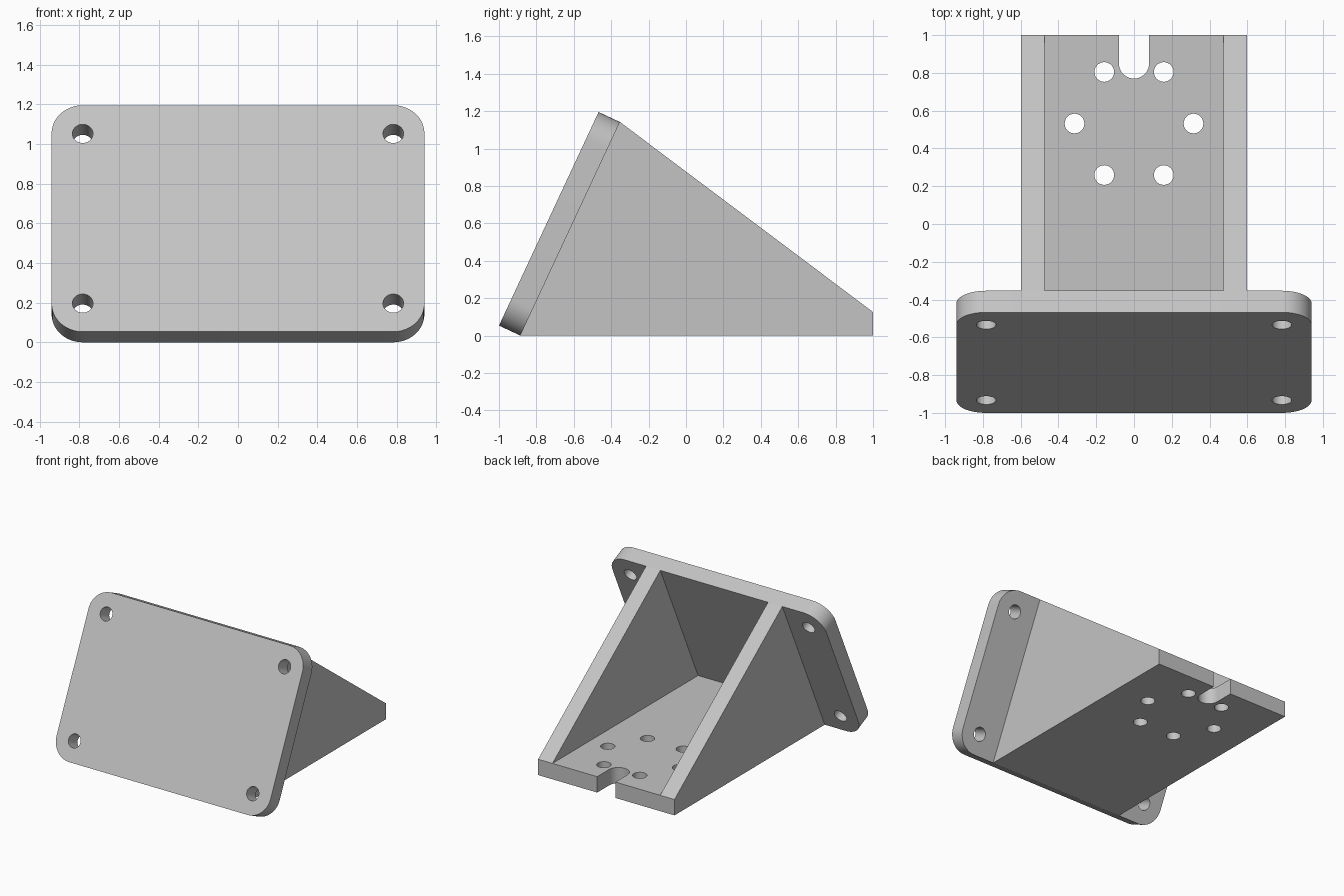
import bpy
import bmesh
from math import sin, cos, pi, radians

if "Cube" in bpy.data.objects:
    bpy.data.objects.remove(bpy.data.objects["Cube"])

THICK = 0.126            # stock thickness of every panel
TILT = radians(65)       # lean of the mounting plate
WIDTH, HEIGHT = 1.88, 1.26
CORNER = 0.157
HOLE = 0.052

grey = bpy.data.materials.new("light grey")
grey.use_nodes = True
colour = (0.55, 0.55, 0.55, 1)
grey.diffuse_color = colour
grey.node_tree.nodes["Principled BSDF"].inputs["Base Color"].default_value = colour


def arc(cx, cy, r, start, end, steps):
    """Points along an arc, angles in degrees."""
    angles = [radians(start + (end - start) * i / steps) for i in range(steps + 1)]
    return [(cx + r * cos(a), cy + r * sin(a)) for a in angles]


def hole(cx, cy):
    return arc(cx, cy, HOLE, 0, 360, 40)[:-1]


def panel(name, outlines, thickness, location, rotation):
    """Flat panel: first outline is the rim, the others are holes."""
    curve = bpy.data.curves.new(name, 'CURVE')
    curve.dimensions = '2D'
    curve.fill_mode = 'BOTH'
    curve.extrude = thickness / 2
    for points in outlines:
        spline = curve.splines.new('POLY')
        spline.points.add(len(points) - 1)
        for p, (x, y) in zip(spline.points, points):
            p.co = (x, y, 0, 1)
        spline.use_cyclic_u = True
    obj = bpy.data.objects.new(name, curve)
    bpy.context.collection.objects.link(obj)
    obj.location = location
    obj.rotation_euler = rotation
    bpy.ops.object.select_all(action='DESELECT')
    obj.select_set(True)
    bpy.context.view_layer.objects.active = obj
    bpy.ops.object.convert(target='MESH')
    obj = bpy.context.view_layer.objects.active

    # weld caps to the walls
    bm = bmesh.new()
    bm.from_mesh(obj.data)
    bmesh.ops.remove_doubles(bm, verts=bm.verts, dist=0.0001)
    bmesh.ops.recalc_face_normals(bm, faces=bm.faces)
    bm.to_mesh(obj.data)
    bm.free()
    obj.data.materials.clear()
    obj.data.materials.append(grey)
    bpy.ops.object.shade_smooth_by_angle(angle=radians(30))
    return obj


# Tilted mounting plate with rounded corners and four bolt holes
hx, hy = WIDTH / 2 - CORNER, HEIGHT / 2 - CORNER
rim = []
for i, (sx, sy) in enumerate([(1, 1), (-1, 1), (-1, -1), (1, -1)]):
    rim += arc(sx * hx, sy * hy, CORNER, 90 * i, 90 * i + 90, 12)
bolts = [hole(sx * hx, sy * 0.472) for sx in (-1, 1) for sy in (-1, 1)]
depth = HEIGHT * cos(TILT) + THICK * sin(TILT)
rise = HEIGHT * sin(TILT) + THICK * cos(TILT)
panel("mounting_plate", [rim] + bolts, THICK,
      (0, depth / 2 - 1, rise / 2), (TILT, 0, 0))

# Triangular side ribs
foot = THICK * sin(TILT) - 1
rib = [(foot, 0), (1, 0), (1, THICK), (depth - 1, HEIGHT * sin(TILT))]
for side, sx in (("left", 1), ("right", -1)):
    panel(side + "_rib", [rib], THICK, (sx * 0.536, 0, 0), (pi / 2, 0, pi / 2))

# Floor with a ring of six holes and an open slot at the back
slot = arc(0, 0.85, 0.08, 0, -180, 24)
floor = [(0.473, foot), (0.473, 1), (0.08, 1)] + slot + [(-0.08, 1), (-0.473, 1), (-0.473, foot)]
ring = [hole(x, y) for x, y in arc(0, 0.532, 0.315, 0, 300, 5)]
panel("floor", [floor] + ring, THICK, (0, 0, THICK / 2), (0, 0, 0))
